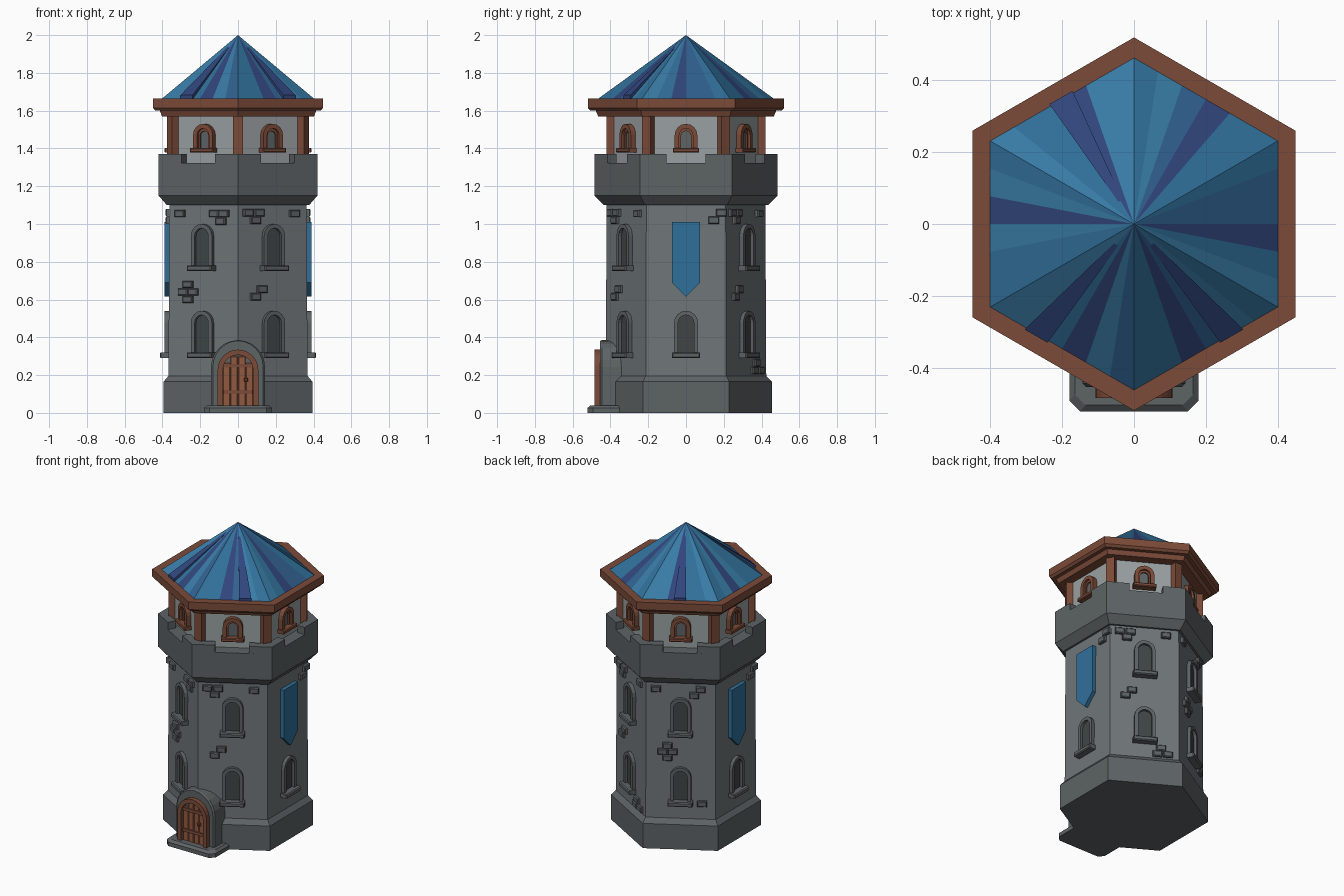
import bpy, bmesh, random
from math import sin, cos, pi, radians
from mathutils import Vector

if "Cube" in bpy.data.objects:
    bpy.data.objects.remove(bpy.data.objects["Cube"])

random.seed(4)
FACES = [0, 60, 120, 180, 240, 300]
AP = cos(pi / 6)


def mat(name, r, g, b):
    m = bpy.data.materials.new(name)
    m.diffuse_color = (r, g, b, 1)
    m.use_nodes = True
    m.node_tree.nodes["Principled BSDF"].inputs["Base Color"].default_value = m.diffuse_color
    return m


STONE = mat("stone", .16, .18, .19)
TRIM = mat("trim_stone", .11, .125, .13)
DARK = mat("dark_pane", .05, .06, .06)
PLASTER = mat("plaster", .32, .35, .36)
WOOD = mat("wood", .20, .07, .04)
DOOR = mat("door_wood", .28, .10, .05)
BLUES = [mat("blue_mid", .03, .16, .32), mat("blue_light", .04, .20, .38),
         mat("blue_deep", .03, .12, .28), mat("blue_dark", .03, .06, .20)]


def finish(name, bm, *mats):
    bmesh.ops.recalc_face_normals(bm, faces=bm.faces[:])
    me = bpy.data.meshes.new(name)
    bm.to_mesh(me)
    bm.free()
    for m in mats:
        me.materials.append(m)
    ob = bpy.data.objects.new(name, me)
    bpy.context.collection.objects.link(ob)
    return ob


def frame(ang, u, d, z):
    """Wall coordinates: u along the wall, d out from the axis, z up."""
    a = radians(ang)
    return Vector((d * cos(a) - u * sin(a), d * sin(a) + u * cos(a), z))


def bridge(bm, loops, close=False):
    n = len(loops[0])
    pairs = list(zip(loops, loops[1:])) + ([(loops[-1], loops[0])] if close else [])
    for a, b in pairs:
        for i in range(n):
            j = (i + 1) % n
            bm.faces.new((a[i], a[j], b[j], b[i]))


def hexa(name, profile, m):
    """Six-sided stack of (corner radius, z) rings with caps."""
    bm = bmesh.new()
    loops = [[bm.verts.new((r * cos(radians(30 + f)), r * sin(radians(30 + f)), z)) for f in FACES]
             for r, z in profile]
    bridge(bm, loops)
    bm.faces.new(loops[0])
    bm.faces.new(loops[-1])
    return finish(name, bm, m)


def prism(bm, ang, pts, d0, d1, bevel=0):
    """Outline (u, z) on a wall, pushed out from d0 to d1."""
    cu = sum(p[0] for p in pts) / len(pts)
    cz = sum(p[1] for p in pts) / len(pts)
    w = max(abs(p[0] - cu) for p in pts)
    h = max(abs(p[1] - cz) for p in pts)
    rings = [(d0, 0), (d1 - bevel, 0)] + ([(d1, bevel)] if bevel else [])
    if not bevel:
        rings = [(d0, 0), (d1, 0)]
    loops = [[bm.verts.new(frame(ang, cu + (u - cu) * (1 - s / w), d, cz + (z - cz) * (1 - s / h)))
              for u, z in pts] for d, s in rings]
    bridge(bm, loops)
    bm.faces.new(loops[0])
    bm.faces.new(loops[-1])


def rect(u0, u1, z0, z1):
    return [(u0, z0), (u1, z0), (u1, z1), (u0, z1)]


def arch(w, z0, z1, n=8):
    s = z1 - w
    return [(-w, z0)] + [(-w * cos(pi * i / n), s + w * sin(pi * i / n)) for i in range(n + 1)] + [(w, z0)]


def arch_ring(bm, ang, outer, inner, d0, d1):
    prism_pts = outer + inner[::-1]
    n = len(outer)
    lo = [bm.verts.new(frame(ang, u, d0, z)) for u, z in prism_pts]
    hi = [bm.verts.new(frame(ang, u, d1, z)) for u, z in prism_pts]
    bridge(bm, [lo, hi])
    for v in (lo, hi):
        for i in range(n - 1):
            bm.faces.new((v[i], v[i + 1], v[2 * n - 2 - i], v[2 * n - 1 - i]))


# Tower shaft, base and flared parapet
hexa("tower_shaft", [(.425, .18), (.42, 1.12)], STONE)
hexa("tower_base", [(.455, 0), (.455, .165), (.424, .197)], TRIM)
hexa("parapet_body", [(.42, 1.10), (.435, 1.10), (.485, 1.15), (.485, 1.322)], TRIM)

# Corner merlons leave a notch in the middle of every side
bm = bmesh.new()
for f in FACES:
    g = f + 60
    plan = [frame(f, .103, .42, 0), frame(f + 30, 0, .485, 0), frame(g, -.103, .42, 0),
            frame(g, -.103, .365, 0), frame(f + 30, 0, .365 / AP, 0), frame(f, .103, .365, 0)]
    loops = [[bm.verts.new((p.x, p.y, z)) for p in plan] for z in (1.32, 1.37)]
    bridge(bm, loops)
    for v in loops:
        bm.faces.new((v[0], v[1], v[4], v[5]))
        bm.faces.new((v[1], v[2], v[3], v[4]))
finish("merlons", bm, TRIM)

# Upper room with corner posts
hexa("upper_room", [(.395, 1.31), (.395, 1.60)], PLASTER)
bm = bmesh.new()
for f in FACES:
    prism(bm, f + 30, rect(-.026, .026, 1.31, 1.59), .36, .42)
finish("corner_posts", bm, WOOD)

# Roof rim
hexa("roof_rim_lower", [(.465, 1.57), (.48, 1.605)], WOOD)
hexa("roof_rim_upper", [(.505, 1.60), (.52, 1.615), (.52, 1.665)], WOOD)

# Striped roof
bm = bmesh.new()
apex = bm.verts.new((0, 0, 2))
R, N = .467, 6
for f in FACES:
    row = [bm.verts.new(frame(f, R * (i / N - .5), R * AP, 1.662)) for i in range(N + 1)]
    dark = random.choice((2, 3))
    for i in range(N):
        face = bm.faces.new((row[i], row[i + 1], apex))
        face.material_index = 3 if i == dark else random.choice((0, 0, 1, 2))
bmesh.ops.remove_doubles(bm, verts=bm.verts[:], dist=1e-4)
finish("roof", bm, *BLUES)

# Raised roof strips
bm = bmesh.new()
for f, u in ((120, 0), (240, -.08), (300, .08)):
    tip = bm.verts.new((0, 0, 1.995))
    a, b, c, d = [bm.verts.new(frame(f, u + s, .407, z))
                  for s, z in ((-.037, 1.66), (.037, 1.66), (.037, 1.682), (-.037, 1.682))]
    bm.faces.new((a, b, c, d))
    for p, q in ((a, b), (b, c), (c, d), (d, a)):
        bm.faces.new((p, q, tip))
finish("roof_strips", bm, BLUES[3])

# Arched windows
W = .364
stone_bm, pane_bm, wood_bm, upper_bm = [bmesh.new() for _ in range(4)]
for f in FACES:
    for z in ([.29] if f in (0, 180) else [.29, .75]):
        arch_ring(stone_bm, f, arch(.064, z + .02, z + .25), arch(.042, z + .02, z + .228), W - .02, W + .024)
        prism(stone_bm, f, rect(-.075, .075, z, z + .03), W - .02, W + .05, .006)
        prism(pane_bm, f, arch(.043, z + .02, z + .229), W - .02, W + .006)
    U = .342
    arch_ring(wood_bm, f, arch(.06, 1.39, 1.53), arch(.036, 1.39, 1.506), U - .02, U + .03)
    prism(wood_bm, f, rect(-.07, .07, 1.378, 1.402), U - .02, U + .048, .005)
    arch_ring(wood_bm, f, arch(.037, 1.40, 1.507), arch(.026, 1.40, 1.492), U - .02, U + .016)
    prism(upper_bm, f, arch(.036, 1.39, 1.506), U - .02, U + .006)
finish("window_frames", stone_bm, TRIM)
finish("window_panes", pane_bm, DARK)
finish("upper_window_frames", wood_bm, WOOD)
finish("upper_window_panes", upper_bm, TRIM)

# Hanging banners on both sides
for f, side in ((0, "right"), (180, "left")):
    bm = bmesh.new()
    prism(bm, f, [(-.075, 1.01), (-.075, .69), (0, .615), (.075, .69), (.075, 1.01)], .355, .39)
    finish("banner_" + side, bm, BLUES[0])

# Protruding bricks in clusters: wall, u, z, kind
TRIO = [(-.033, .02), (.033, .02), (.012, -.02)]
PAIR = [(.022, .02), (-.018, -.02)]
CROSS = [(0, .04), (-.03, 0), (.032, 0), (0, -.04)]
LOW = [(-.01, .02), (-.032, -.02), (.032, -.02)]
ONE = [(0, 0)]
bricks = [(300, -.12, 1.04, TRIO), (300, .13, 1.055, ONE), (300, -.09, .635, PAIR),
          (240, .1, 1.035, [(-.03, .02), (.03, .02), (.01, -.02)][:3]), (240, -.09, .64, CROSS),
          (240, -.14, 1.055, ONE), (120, -.15, 1.055, ONE), (120, .1, 1.04, PAIR),
          (120, -.08, .64, CROSS), (120, .13, .30, ONE), (60, -.12, 1.04, TRIO),
          (60, .13, 1.055, ONE), (60, -.1, .635, PAIR), (60, .11, .245, LOW),
          (0, .165, 1.04, PAIR), (180, .165, 1.04, PAIR)]
bm = bmesh.new()
for f, u, z, kind in bricks:
    for du, dz in kind:
        a, b = u + du, z + dz
        prism(bm, f, rect(a - .029, a + .029, b - .019, b + .019), W - .02, W + .02, .005)
finish("raised_bricks", bm, TRIM)

# Doorway on the front corner
F = 270
bm = bmesh.new()
prism(bm, F, arch(.143, 0, .385, 12), .25, .455, .01)
finish("door_surround", bm, TRIM)
bm = bmesh.new()
arch_ring(bm, F, arch(.108, .03, .335, 12), arch(.08, .03, .307, 12), .44, .485)
finish("door_frame", bm, WOOD)
bm = bmesh.new()
for i in range(4):
    u = -.08 + .04 * i
    top = .30 if i in (1, 2) else .265
    prism(bm, F, rect(u + .001, u + .039, .03, top), .44, .466, .003)
finish("door_planks", bm, DOOR)
bm = bmesh.new()
for z in (.10, .24):
    prism(bm, F, rect(-.078, .078, z, z + .02), .45, .473)
prism(bm, F, rect(.032, .052, .165, .185), .45, .482, .004)
finish("door_fittings", bm, WOOD)

# Doorstep with clipped corners
bm = bmesh.new()
loops = []
for w, y, z in ((.18, -.522, 0), (.18, -.522, .026), (.165, -.505, .04)):
    loops.append([bm.verts.new(p) for p in ((-w, -.32, z), (-w, y + .03, z), (-w + .03, y, z),
                                            (w - .03, y, z), (w, y + .03, z), (w, -.32, z))])
bridge(bm, loops)
bm.faces.new(loops[0])
bm.faces.new(loops[-1])
finish("doorstep", bm, TRIM)
